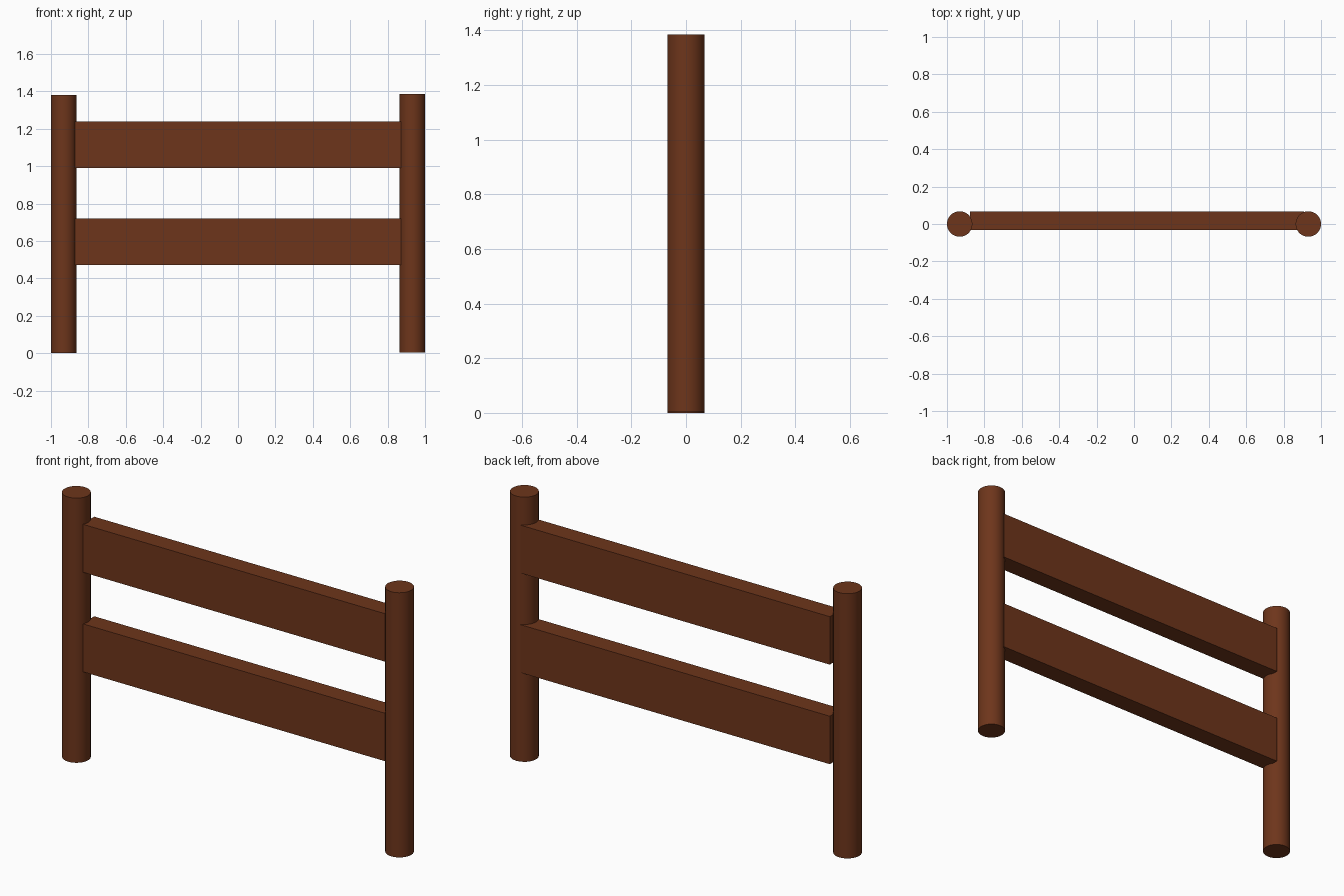
import bpy
import math

if "Cube" in bpy.data.objects:
    bpy.data.objects.remove(bpy.data.objects["Cube"])

wood = bpy.data.materials.new("brown_wood")
wood.diffuse_color = (0.155, 0.036, 0.011, 1)
wood.use_nodes = True
wood.node_tree.nodes["Principled BSDF"].inputs["Base Color"].default_value = wood.diffuse_color


def post(name, x, z0):
    # round post with flat ends
    h, r = 1.38, 0.068
    bpy.ops.mesh.primitive_cylinder_add(vertices=32, radius=r, depth=h,
                                        location=(x, 0, z0 + h / 2))
    ob = bpy.context.object
    ob.name = name
    ob.data.materials.append(wood)
    bpy.ops.object.shade_smooth_by_angle(angle=math.radians(30))


def rail(name, z0):
    # flat board, set towards the back of the posts
    x0, x1, y0, y1, h = -0.877, 0.908, -0.032, 0.068, 0.25
    bpy.ops.mesh.primitive_cube_add(
        size=1, location=((x0 + x1) / 2, (y0 + y1) / 2, z0 + h / 2))
    ob = bpy.context.object
    ob.name = name
    ob.scale = (x1 - x0, y1 - y0, h)
    bpy.ops.object.transform_apply(location=False, rotation=False, scale=True)
    ob.data.materials.append(wood)


# posts: the right one sits a touch higher
post("left_post", -0.932, 0.0)
post("right_post", 0.932, 0.005)

# rails
rail("lower_rail", 0.471)
rail("upper_rail", 0.99)
